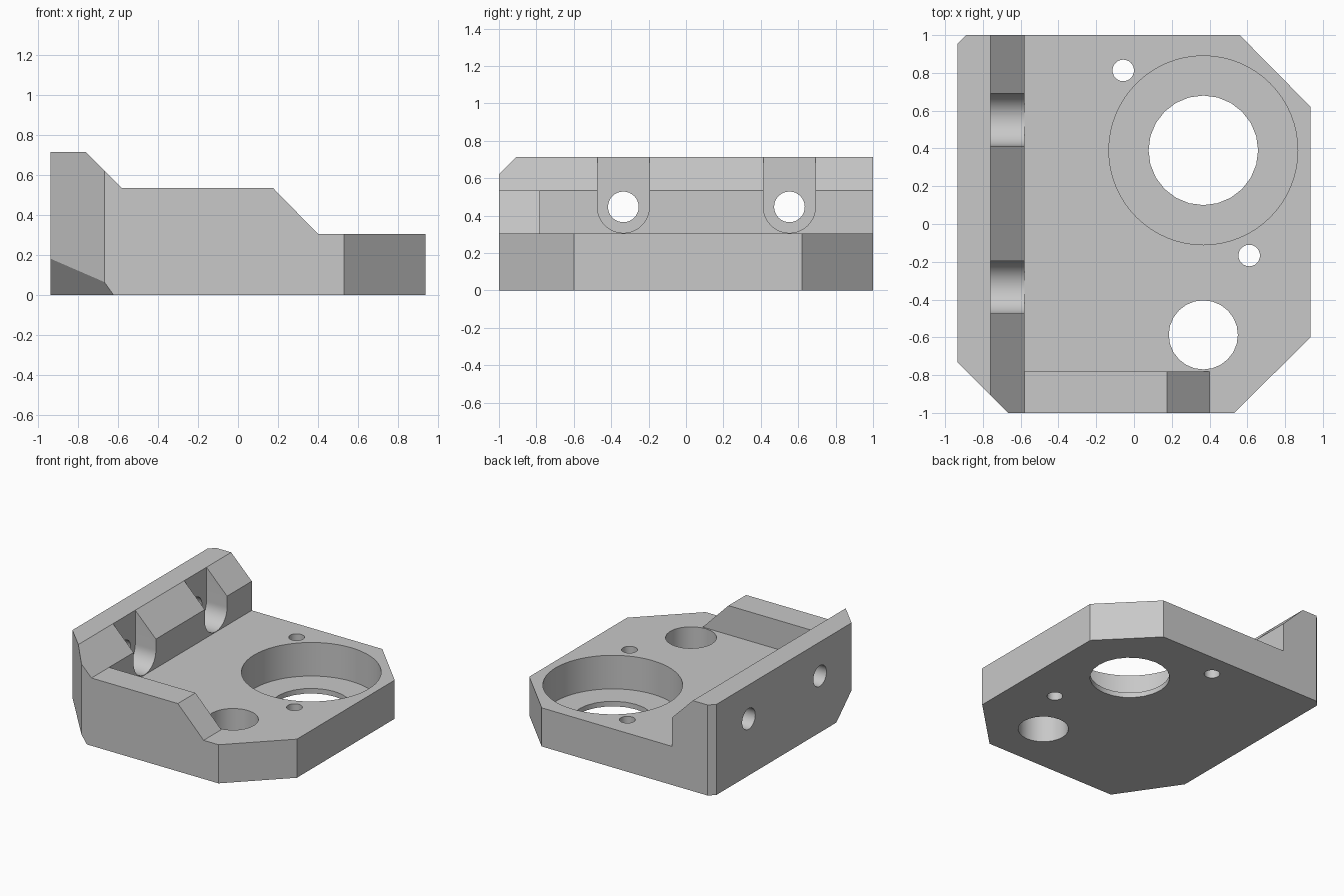
import bpy, bmesh
from math import cos, sin, pi, radians
from mathutils import Vector

if "Cube" in bpy.data.objects:
    bpy.data.objects.remove(bpy.data.objects["Cube"], do_unlink=True)

grey = bpy.data.materials.new("plain grey")
grey.use_nodes = True
colour = (0.58, 0.58, 0.58, 1)
grey.diffuse_color = colour
grey.node_tree.nodes["Principled BSDF"].inputs["Base Color"].default_value = colour

TOP, FLOOR, STEP = 0.715, 0.305, 0.535


def prism(name, profile, axis, start, end):
    """Extrude a 2D profile along an axis; the profile uses the other two axes in order."""
    bm = bmesh.new()
    verts = []
    for point in profile:
        co = list(point)
        co.insert("xyz".index(axis), start)
        verts.append(bm.verts.new(co))
    face = bm.faces.new(verts)
    new = bmesh.ops.extrude_face_region(bm, geom=[face])["geom"]
    shift = Vector([(end - start) * (a == axis) for a in "xyz"])
    bmesh.ops.translate(bm, vec=shift, verts=[g for g in new if isinstance(g, bmesh.types.BMVert)])
    bmesh.ops.recalc_face_normals(bm, faces=bm.faces)
    mesh = bpy.data.meshes.new(name)
    bm.to_mesh(mesh)
    bm.free()
    mesh.materials.append(grey)
    obj = bpy.data.objects.new(name, mesh)
    bpy.context.collection.objects.link(obj)
    return obj


def arc(cx, cy, r, sides, a=0.0, sweep=2 * pi):
    return [(cx + r * cos(a + sweep * i / sides), cy + r * sin(a + sweep * i / sides))
            for i in range(sides)]


def cut(cutter):
    cutter.hide_render = True
    bpy.context.view_layer.objects.active = body
    mod = body.modifiers.new("cut", "BOOLEAN")
    mod.operation, mod.solver, mod.object = "DIFFERENCE", "EXACT", cutter
    bpy.ops.object.modifier_apply(modifier=mod.name)
    bpy.data.objects.remove(cutter, do_unlink=True)


# Block with chamfered vertical corners
body = prism("mounting_bracket", [
    (-0.935, -0.73), (-0.667, -1), (0.53, -1), (0.935, -0.6),
    (0.935, 0.62), (0.56, 1), (-0.89, 1), (-0.935, 0.955)], "z", 0, TOP)

# Stepped front profile: side wall, ridge and low plate
cut(prism("profile_cutter", [
    (-0.76, TOP), (-0.58, STEP), (0.175, STEP), (0.40, FLOOR),
    (2, FLOOR), (2, 2), (-0.76, 2)], "y", -2, 2))

# Open plate area behind the front ridge
cut(prism("pocket_cutter", [(-0.58, -0.78), (1.5, -0.78), (1.5, 2), (-0.58, 2)], "z", FLOOR, 2))

# Sloping cut under the front corner of the wall
wedge = prism("corner_cutter", [(-1, -1), (1, -1), (1, 1), (-1, 1)], "z", 0, 1)
normal = Vector((-0.0189, -0.01295, -0.0135))
wedge.rotation_mode = "QUATERNION"
wedge.rotation_quaternion = normal.to_track_quat("Z", "Y")
wedge.location = (-0.62, -1, 0)
bpy.context.view_layer.update()
cut(wedge)

# Wall slots with bolt holes
for y in (-0.335, 0.553):
    slot = arc(y, 0.447, 0.139, 24, pi, pi) + [(y + 0.139, 0.447), (y + 0.139, 2), (y - 0.139, 2)]
    cut(prism("slot_cutter", slot, "x", -0.76, -0.45))
    cut(prism("bolt_cutter", arc(y, 0.447, 0.082, 32), "x", -2, -0.5))

# Stepped main bore, then the plain through holes
cut(prism("bore_cutter", arc(0.367, 0.39, 0.5, 64), "z", 0.04, 1))
for x, y, r, sides in ((0.367, 0.39, 0.29, 24), (0.367, -0.587, 0.183, 24),
                       (-0.057, 0.813, 0.057, 24), (0.61, -0.167, 0.057, 24)):
    cut(prism("hole_cutter", arc(x, y, r, sides), "z", -1, 1))

bpy.ops.object.select_all(action="DESELECT")
body.select_set(True)
bpy.context.view_layer.objects.active = body
bpy.ops.object.shade_smooth_by_angle(angle=radians(25))
